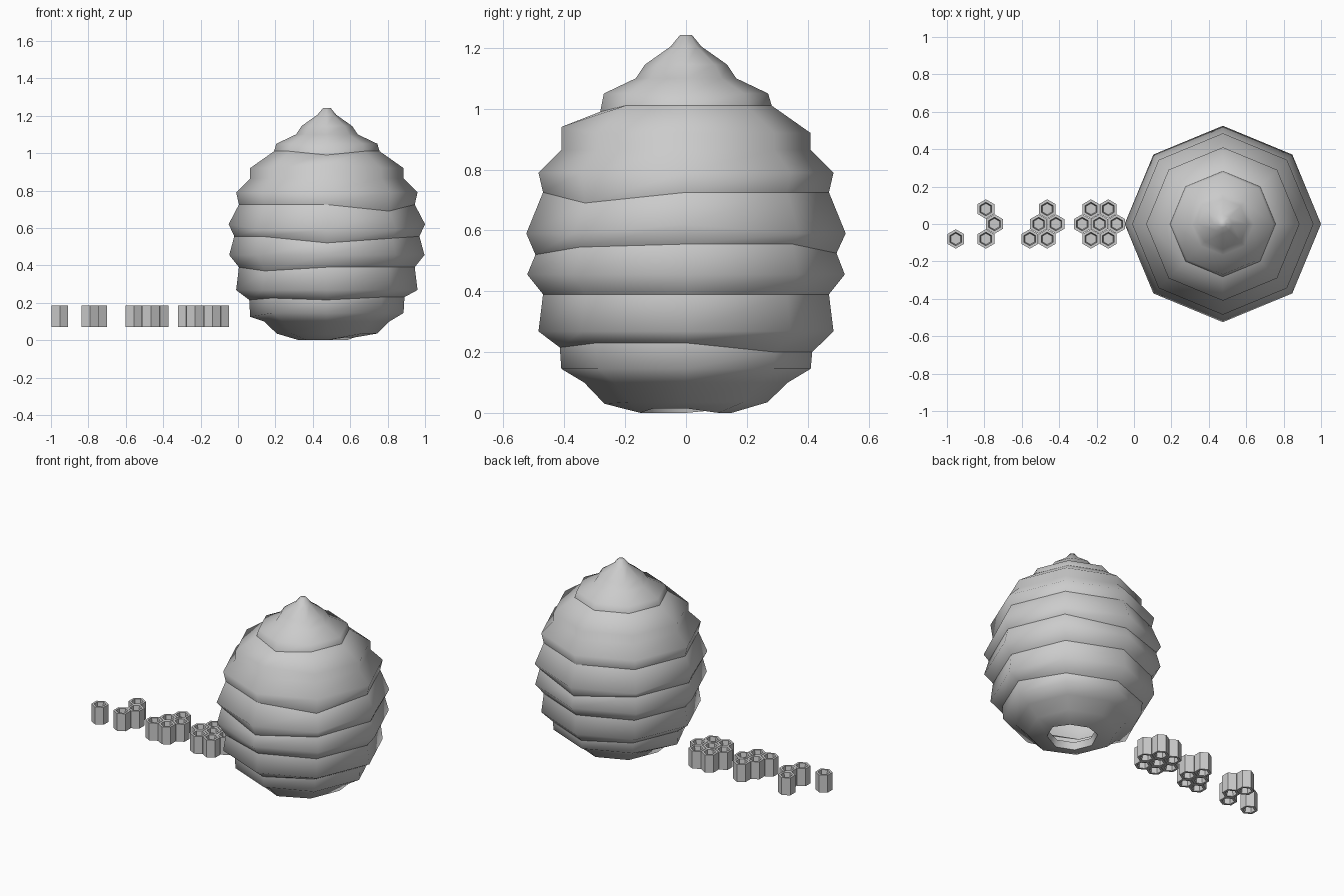
import bpy, bmesh, math
from mathutils import Vector

cube = bpy.data.objects.get("Cube")
if cube:
    bpy.data.objects.remove(cube)

grey = bpy.data.materials.new("plain_grey")
grey.use_nodes = True
colour = (0.6, 0.6, 0.6, 1)
grey.diffuse_color = colour
grey.node_tree.nodes["Principled BSDF"].inputs["Base Color"].default_value = colour


def make_object(name, bm):
    mesh = bpy.data.meshes.new(name)
    bm.to_mesh(mesh)
    bm.free()
    mesh.materials.append(grey)
    obj = bpy.data.objects.new(name, mesh)
    bpy.context.collection.objects.link(obj)
    return obj


def ring(bm, sides, radius, z, centre=(0, 0), turn=0.0, dips={}):
    """One horizontal ring; dips shifts single corners up or down."""
    verts = []
    for k in range(sides):
        a = turn + math.tau * k / sides
        verts.append(bm.verts.new((centre[0] + radius * math.cos(a),
                                   centre[1] + radius * math.sin(a),
                                   z + dips.get(k, 0))))
    return verts


def bridge(bm, lower, upper):
    n = len(lower)
    return [bm.faces.new((lower[k], lower[(k + 1) % n],
                          upper[(k + 1) % n], upper[k])) for k in range(n)]


# Hive: uneven eight-sided bands, open at the bottom with a short inner lip
# Each ring: radius, height, crease, uneven corners
bands = [
    (0.14, 0.045, False, {}),
    (0.15, 0.0, True, {0: 0.015, 7: 0.015, 3: 0.01}),
    (0.268, 0.035, False, {6: -0.005}),
    (0.335, 0.10, False, {}),
    (0.41, 0.145, False, {4: -0.02}),
    (0.415, 0.215, True, {0: 0.015, 1: -0.015, 2: -0.015, 7: 0.015, 5: 0.01}),
    (0.485, 0.268, False, {}),
    (0.47, 0.39, True, {5: -0.02}),
    (0.522, 0.455, False, {}),
    (0.495, 0.555, True, {2: -0.03, 6: -0.035, 7: -0.01}),
    (0.525, 0.59, False, {0: 0.03, 4: 0.03}),
    (0.47, 0.725, True, {7: -0.035}),
    (0.485, 0.79, False, {}),
    (0.41, 0.865, False, {}),
    (0.41, 0.92, False, {6: 0.02}),
    (0.282, 1.01, True, {6: -0.02}),
    (0.27, 1.05, False, {}),
    (0.165, 1.10, False, {}),
    (0.135, 1.145, False, {}),
    (0.05, 1.205, False, {}),
    (0.02, 1.242, False, {}),
]
bm = bmesh.new()
rings = [ring(bm, 8, r, z, (0.475, 0), 0, dips) for r, z, _, dips in bands]
for lower, upper in zip(rings, rings[1:]):
    bridge(bm, lower, upper)
bm.faces.new(rings[-1])
for f in bm.faces:
    f.smooth = True
for verts, (_, _, crease, _) in zip(rings, bands):
    if crease:
        for k in range(8):
            bm.edges.get((verts[k - 1], verts[k])).smooth = False
make_object("hive", bm)


# Honeycomb cells: six-sided prisms with a tapered hollow at both ends
def honeycomb(name, centres):
    bm = bmesh.new()
    low, high, depth = 0.07, 0.185, 0.04
    profile = [(0.03, low + depth), (0.036, low), (0.052, low),
               (0.052, high), (0.036, high), (0.03, high - depth)]
    for c in centres:
        loops = [ring(bm, 6, r, z, c, math.pi / 6) for r, z in profile]
        for lower, upper in zip(loops, loops[1:]):
            bridge(bm, lower, upper)
        bm.faces.new(loops[-1])
        bm.faces.new(loops[0][::-1])
    make_object(name, bm)


def row(x, y, count):
    return [(x + 0.0925 * i, y) for i in range(count)]


STEP = 0.08
honeycomb("single_cell", row(-0.953, -STEP, 1))
honeycomb("three_cells",
          row(-0.792, STEP, 1) + row(-0.746, 0, 1) + row(-0.792, -STEP, 1))
honeycomb("five_cells",
          row(-0.464, STEP, 1) + row(-0.51, 0, 2) + row(-0.557, -STEP, 2))
honeycomb("seven_cells",
          row(-0.23, STEP, 2) + row(-0.277, 0, 3) + row(-0.23, -STEP, 2))
